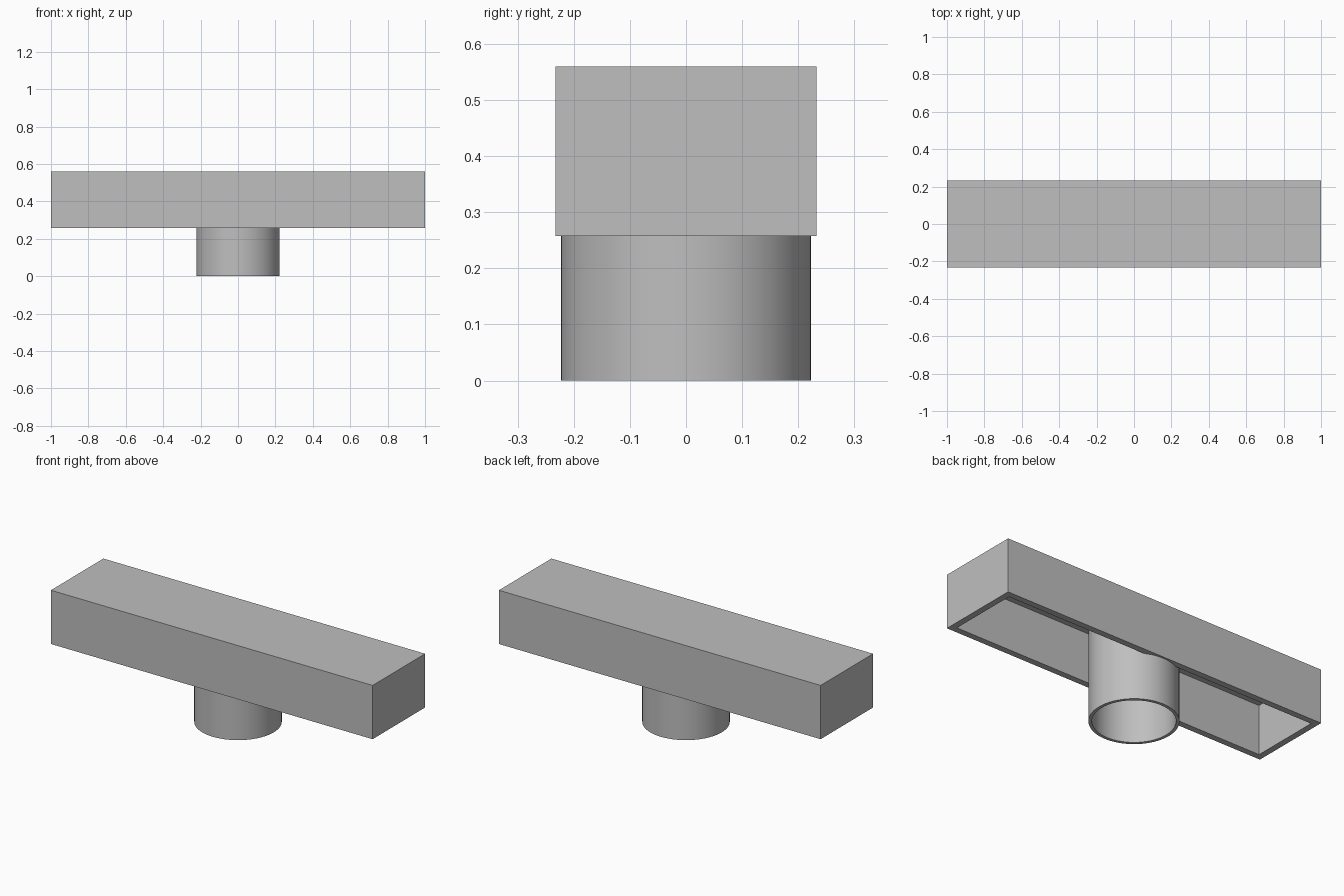
import bpy
import bmesh
import math
from mathutils import Matrix, Vector

cube = bpy.data.objects.get("Cube")
if cube:
    bpy.data.objects.remove(cube, do_unlink=True)

# One plain grey for every part
grey = bpy.data.materials.new("plain_grey")
grey.use_nodes = True
colour = (0.52, 0.52, 0.52, 1)
grey.diffuse_color = colour
grey.node_tree.nodes["Principled BSDF"].inputs["Base Color"].default_value = colour

LENGTH, DEPTH = 2.0, 0.466
BOTTOM, TOP = 0.258, 0.56
WALL, ROOF = 0.035, 0.025
OUTER, INNER = 0.223, 0.206


def finish(bm, name):
    bmesh.ops.recalc_face_normals(bm, faces=bm.faces)
    mesh = bpy.data.meshes.new(name)
    bm.to_mesh(mesh)
    bm.free()
    mesh.materials.append(grey)
    obj = bpy.data.objects.new(name, mesh)
    bpy.context.collection.objects.link(obj)
    return obj


# Long rectangular cover, hollowed out from its open underside
bm = bmesh.new()
size = Matrix.Diagonal((LENGTH, DEPTH, TOP - BOTTOM, 1))
bmesh.ops.create_cube(bm, size=1, matrix=Matrix.Translation((0, 0, (TOP + BOTTOM) / 2)) @ size)
under = min(bm.faces, key=lambda f: f.calc_center_median().z)
bmesh.ops.inset_region(bm, faces=[under], thickness=WALL, use_even_offset=True)
pocket = bmesh.ops.extrude_discrete_faces(bm, faces=[under])["faces"][0]
bmesh.ops.translate(bm, verts=pocket.verts, vec=Vector((0, 0, TOP - BOTTOM - ROOF)))
finish(bm, "hollow_cover")

# Round open tube, spun from its wall section up to the cover's roof
bm = bmesh.new()
roof_z = TOP - ROOF / 2
section = [(INNER, 0), (OUTER, 0), (OUTER, roof_z), (INNER, roof_z)]
verts = [bm.verts.new((r, 0, z)) for r, z in section]
edges = [bm.edges.new((verts[i], verts[(i + 1) % 4])) for i in range(4)]
bmesh.ops.spin(bm, geom=verts + edges, cent=(0, 0, 0), axis=(0, 0, 1),
               angle=math.tau, steps=64, use_merge=True)
bmesh.ops.remove_doubles(bm, verts=bm.verts, dist=1e-5)
tube = finish(bm, "round_tube")
bpy.ops.object.select_all(action="DESELECT")
tube.select_set(True)
bpy.context.view_layer.objects.active = tube
bpy.ops.object.shade_smooth_by_angle(angle=math.radians(30))
